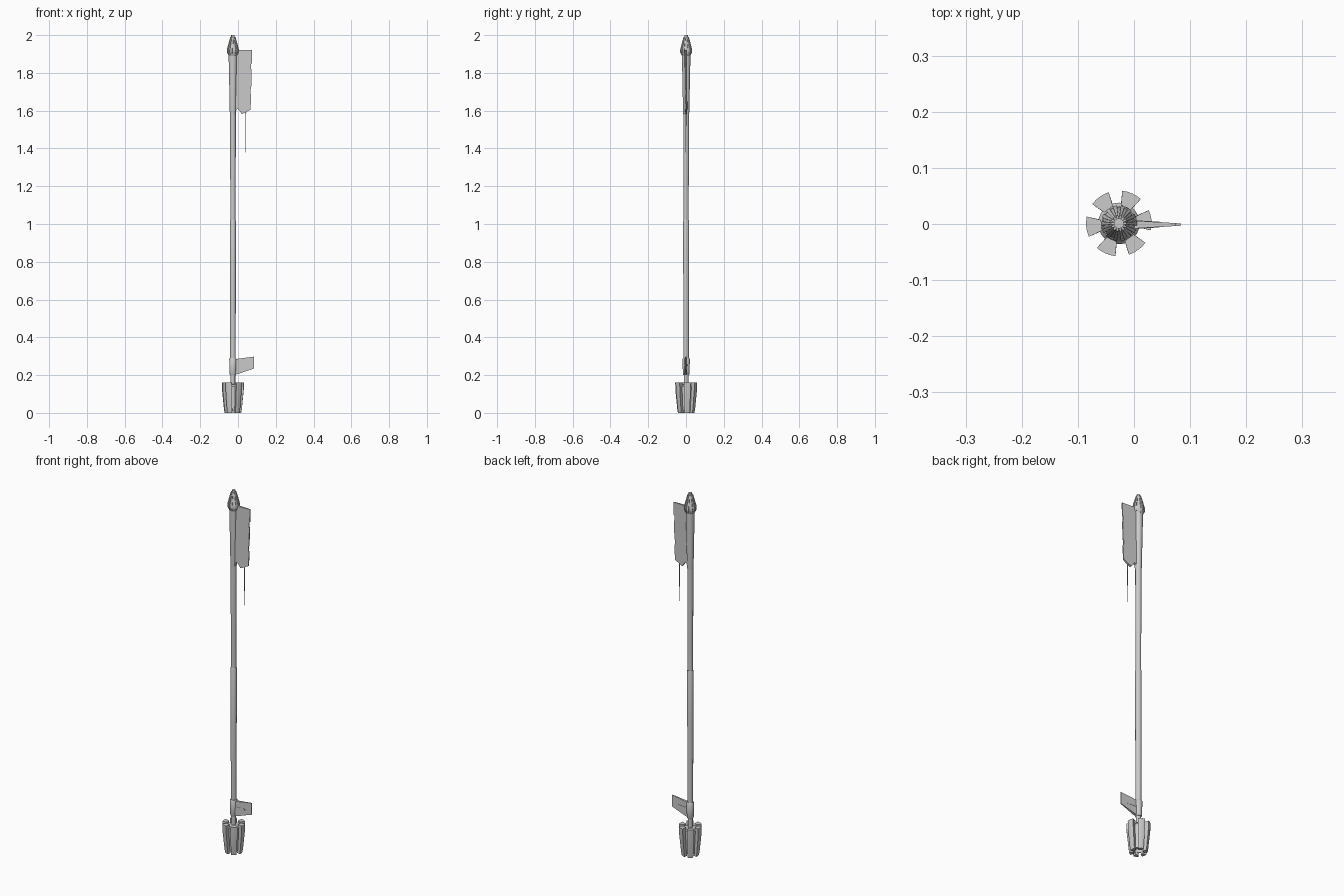
import bpy, bmesh
from math import sin, cos, pi, radians
from mathutils import Matrix, Vector

if "Cube" in bpy.data.objects:
    bpy.data.objects.remove(bpy.data.objects["Cube"])

AX = -0.027          # x of the shaft axis
AY = 0.001

def finish(name, bm, smooth=False):
    bmesh.ops.remove_doubles(bm, verts=bm.verts, dist=1e-5)
    bmesh.ops.recalc_face_normals(bm, faces=bm.faces)
    me = bpy.data.meshes.new(name)
    bm.to_mesh(me)
    bm.free()
    ob = bpy.data.objects.new(name, me)
    bpy.context.collection.objects.link(ob)
    if smooth:
        bpy.context.view_layer.objects.active = ob
        bpy.ops.object.select_all(action='DESELECT')
        ob.select_set(True)
        bpy.ops.object.shade_smooth_by_angle(angle=radians(35))
    return ob

def lathe(name, profile, sides=16):
    """Turn (radius, z) points about the shaft axis, with capped ends."""
    bm = bmesh.new()
    rings = [[bm.verts.new((AX + r * cos(2 * pi * i / sides), AY + r * sin(2 * pi * i / sides), z))
              for i in range(sides)] for r, z in profile]
    for a, b in zip(rings, rings[1:]):
        for i in range(sides):
            j = (i + 1) % sides
            bm.faces.new((a[i], a[j], b[j], b[i]))
    bm.faces.new(rings[0])
    bm.faces.new(rings[-1])
    return finish(name, bm, True)

def loft(bm, sections):
    """Join closed sections with equal point counts and cap both ends."""
    rings = [[bm.verts.new(p) for p in s] for s in sections]
    n = len(rings[0])
    for a, b in zip(rings, rings[1:]):
        for i in range(n):
            bm.faces.new((a[i], a[(i + 1) % n], b[(i + 1) % n], b[i]))
    bm.faces.new(rings[0])
    bm.faces.new(rings[-1])

def blade(name, outline, x0, t0, x1, t1):
    """Flat plate from an (x, z) outline; half thickness tapers from t0 to t1."""
    bm = bmesh.new()
    half = lambda x: t0 + (t1 - t0) * min(1, max(0, (x - x0) / (x1 - x0)))
    loft(bm, [[(x, AY - 0.002 + s * half(x), z) for x, z in outline] for s in (-1, 1)])
    return finish(name, bm)

# Shaft, with a slight step at mid length
lathe("lower_shaft", [(0.0125, 0.14), (0.0125, 0.21), (0.0145, 0.28),
                      (0.0155, 0.7), (0.016, 1.015), (0.0145, 1.02)])
lathe("upper_shaft", [(0.0135, 1.0), (0.0135, 1.2), (0.015, 1.3), (0.0155, 1.6)])

# Sleeves that carry the two fins
lathe("top_sleeve", [(0.0155, 1.58), (0.017, 1.6), (0.019, 1.72), (0.022, 1.86), (0.022, 1.9)])
lathe("bottom_sleeve", [(0.015, 0.2), (0.0175, 0.205), (0.0195, 0.285), (0.0165, 0.29)])

# Pommel cap and its ribs
lathe("cap", [(0.02, 1.885), (0.029, 1.908), (0.029, 1.922), (0.023, 1.945),
              (0.018, 1.965), (0.014, 1.985), (0.009, 1.99), (0.009, 2.0), (0.004, 2.0)])
bm = bmesh.new()
for k in range(14):
    a = 2 * pi * k / 14
    d, n = Vector((cos(a), sin(a), 0)), Vector((-sin(a), cos(a), 0))
    secs = []
    for r, z, w in ((0.022, 1.89, 0.002), (0.032, 1.91, 0.0035), (0.032, 1.923, 0.0035),
                    (0.021, 1.965, 0.0025), (0.014, 1.99, 0.0018)):
        c = Vector((AX, AY, z))
        secs.append([c + d * (r - 0.006) - n * w, c + d * r - n * w,
                     c + d * r + n * w, c + d * (r - 0.006) + n * w])
    loft(bm, secs)
finish("cap_ribs", bm)

# Large upper fin with a ragged edge
blade("upper_fin",
      [(-0.025, 1.92), (0.075, 1.92), (0.074, 1.85), (0.069, 1.845), (0.069, 1.825),
       (0.072, 1.815), (0.070, 1.72), (0.066, 1.712), (0.066, 1.69), (0.070, 1.682),
       (0.066, 1.605), (0.042, 1.592), (0.020, 1.582), (0.000, 1.61), (-0.008, 1.605),
       (-0.014, 1.585), (-0.025, 1.585)], -0.02, 0.0085, 0.075, 0.0025)

# Thin needle hanging from the upper fin
bm = bmesh.new()
bmesh.ops.create_cone(bm, cap_ends=True, segments=6, radius1=0.0008, radius2=0.0035, depth=0.25,
                      matrix=Matrix.Translation((0.041, AY - 0.002, 1.503)))
finish("fin_needle", bm)

# Small lower fin with a raised bar on each side
blade("lower_fin", [(-0.025, 0.286), (-0.005, 0.286), (0.084, 0.298), (0.084, 0.234),
                    (0.0, 0.206), (-0.025, 0.202)], -0.015, 0.0075, 0.084, 0.002)
blade("lower_fin_bar", [(-0.01, 0.256), (0.045, 0.256), (0.045, 0.248), (-0.01, 0.248)],
      -0.015, 0.0085, 0.084, 0.003)

# Base core, hollowed underneath
lathe("base_core", [(0.013, 0.152), (0.03, 0.15), (0.037, 0.14), (0.035, 0.1),
                    (0.029, 0.012), (0.024, 0.012), (0.02, 0.03)], 24)

# Six flanges around the base
bm = bmesh.new()
for k in range(6):
    mid = radians(6 + 60 * k)
    secs = []
    for z, r in ((0.0, 0.044), (0.02, 0.0475), (0.12, 0.0575), (0.16, 0.0585)):
        h = radians(18)
        outer = [mid - h + 2 * h * i / 4 for i in range(5)]
        inner = [mid + h * 0.95, mid - h * 0.95]
        pts = [(r, a) for a in outer] + [(r * 0.56, a) for a in inner]
        secs.append([(AX + q * cos(a), AY + q * sin(a), z) for q, a in pts])
    loft(bm, secs)
finish("base_flanges", bm, True)
